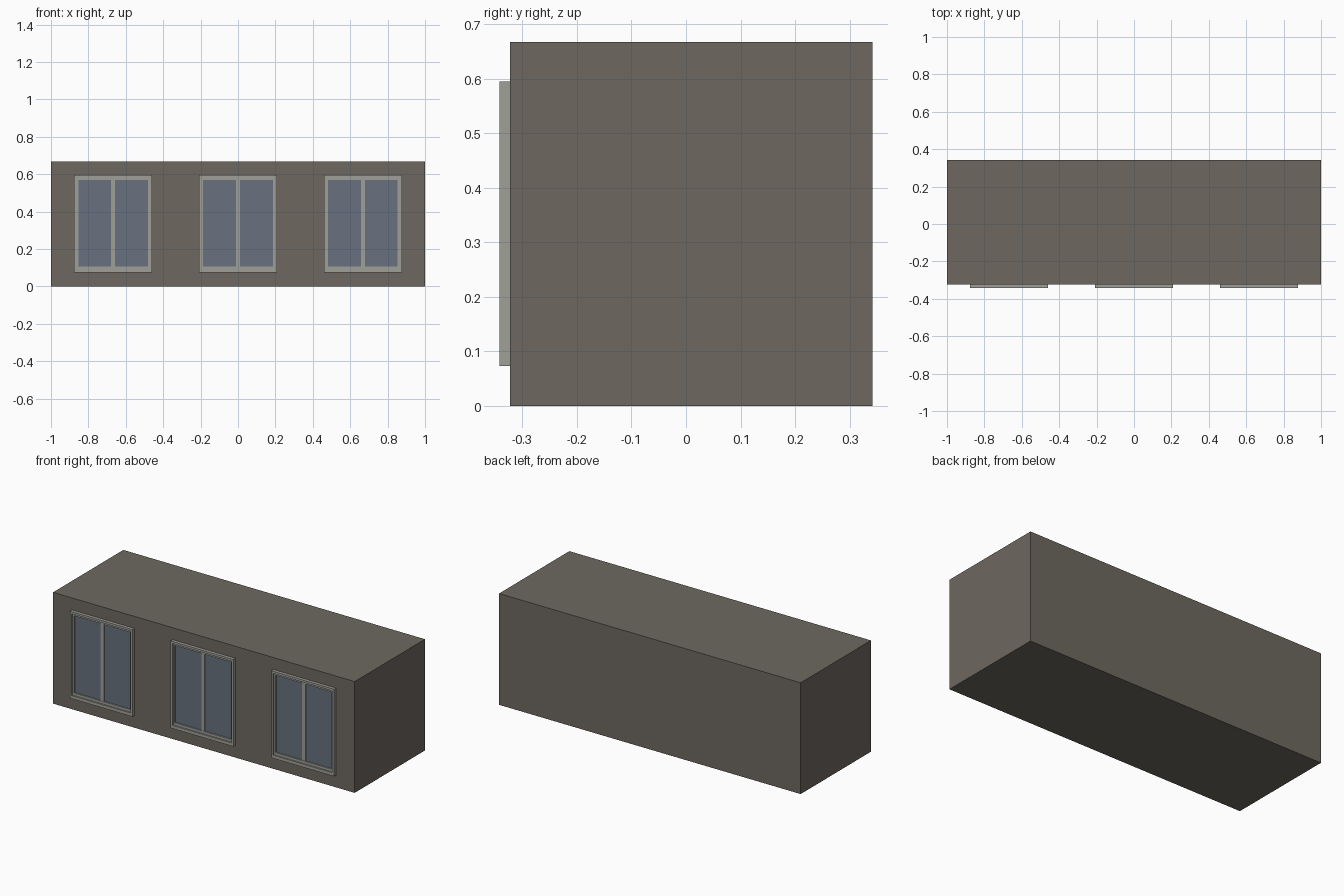
import bpy, bmesh

if "Cube" in bpy.data.objects:
    bpy.data.objects.remove(bpy.data.objects["Cube"])

def material(name, rgb):
    m = bpy.data.materials.new(name)
    m.diffuse_color = (*rgb, 1)
    m.use_nodes = True
    m.node_tree.nodes["Principled BSDF"].inputs["Base Color"].default_value = m.diffuse_color
    return m

WALL = material("taupe wall", (0.155, 0.138, 0.117))
FRAME = material("pale grey frame", (0.35, 0.35, 0.32))
GLASS = material("blue grey glass", (0.14, 0.165, 0.21))

def mesh_object(name, bm, mat):
    bmesh.ops.recalc_face_normals(bm, faces=bm.faces)
    me = bpy.data.meshes.new(name)
    bm.to_mesh(me)
    bm.free()
    me.materials.append(mat)
    ob = bpy.data.objects.new(name, me)
    bpy.context.collection.objects.link(ob)

def box(name, x0, x1, y0, y1, z0, z1, mat):
    bm = bmesh.new()
    bmesh.ops.create_cube(bm, size=1)
    for v in bm.verts:
        v.co = (x1 if v.co.x > 0 else x0, y1 if v.co.y > 0 else y0, z1 if v.co.z > 0 else z0)
    mesh_object(name, bm, mat)

def ring(name, steps, mat):
    # loft of rectangles (x0, x1, z0, z1, y) into a stepped frame
    bm = bmesh.new()
    loops = [[bm.verts.new(p) for p in ((a, y, c), (b, y, c), (b, y, d), (a, y, d))]
             for a, b, c, d, y in steps]
    for p, q in zip(loops, loops[1:]):
        for i in range(4):
            j = (i + 1) % 4
            bm.faces.new((p[i], p[j], q[j], q[i]))
    mesh_object(name, bm, mat)

FRONT = -0.323
# building block
box("building_body", -1, 1, FRONT, 0.342, 0, 0.667, WALL)

# three double windows
for n, cx in enumerate((-0.668, 0, 0.668), 1):
    def rect(half, z0, z1, y):
        return (cx - half, cx + half, z0, z1, y)
    ring(f"window_frame_{n}", [rect(0.208, 0.073, 0.595, FRONT),
                               rect(0.208, 0.073, 0.595, -0.342),
                               rect(0.195, 0.092, 0.582, -0.342),
                               rect(0.195, 0.092, 0.582, -0.334),
                               rect(0.186, 0.107, 0.570, -0.334),
                               rect(0.186, 0.107, 0.570, FRONT)], FRAME)
    box(f"window_mullion_{n}", cx - 0.011, cx + 0.011, -0.332, FRONT, 0.107, 0.570, FRAME)
    for side, s in (("left", -1), ("right", 1)):
        x = cx + s * 0.0985
        box(f"glass_{side}_{n}", x - 0.0875, x + 0.0875, FRONT - 0.003, FRONT, 0.107, 0.570, GLASS)
